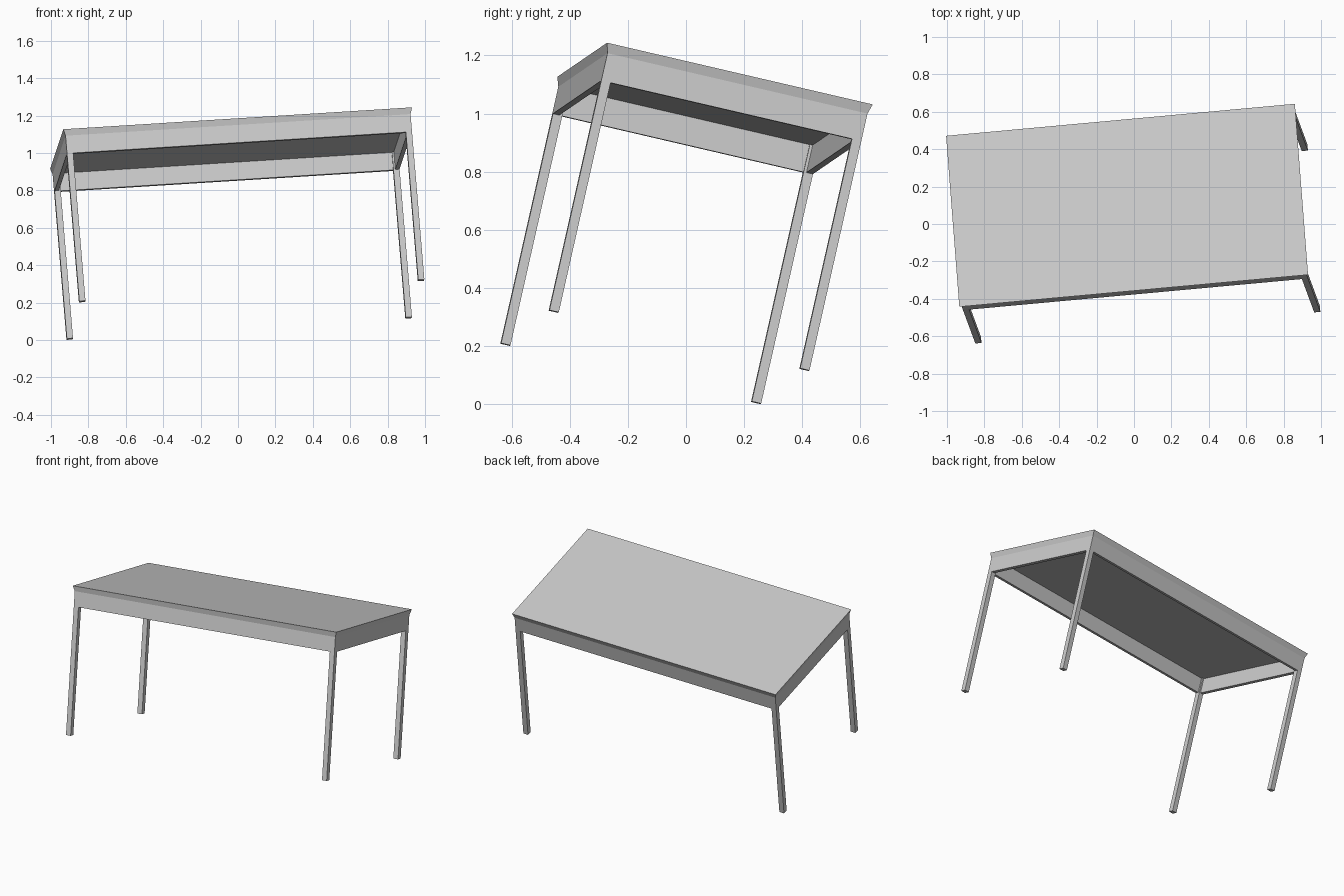
import bpy
import bmesh
from mathutils import Vector, Matrix

cube = bpy.data.objects.get("Cube")
if cube:
    bpy.data.objects.remove(cube, do_unlink=True)

# Single plain grey finish
grey = bpy.data.materials.new("light grey")
grey.use_nodes = True
COLOUR = (0.6, 0.6, 0.6, 1.0)
grey.diffuse_color = COLOUR
grey.node_tree.nodes["Principled BSDF"].inputs["Base Color"].default_value = COLOUR

# The whole table is tilted: local axes u (long), v (deep), n (up)
u = Vector((0.994, 0.0912, 0.0624)).normalized()
v = Vector((-0.073, 0.9716, -0.2255))
v = (v - u * v.dot(u)).normalized()
n = u.cross(v)
TILT = Matrix.Translation((-0.037, 0.100, 1.079)) @ Matrix((u, v, n)).transposed().to_4x4()

# Local dimensions, measured down from the centre of the top surface
TOP_X, TOP_Y = 0.938, 0.4705      # half size of the top
SLAB = 0.034                      # top thickness
INSET = 0.010                     # underside and frame are set in by this
APRON_H, APRON_T = 0.097, 0.023
LEG_W, HEIGHT = 0.033, 0.943
FX, FY = TOP_X - INSET, TOP_Y - INSET


def box(name, lo, hi, taper=0.0):
    """Box between two local corners; taper shrinks the lower face."""
    lo, hi = Vector(lo), Vector(hi)
    mid, size = (lo + hi) / 2, hi - lo
    bm = bmesh.new()
    bmesh.ops.create_cube(bm, size=1)
    for vert in bm.verts:
        low = vert.co.z < 0
        for axis in (0, 1):
            half = size[axis] / 2 - (taper if low else 0)
            vert.co[axis] = mid[axis] + (half if vert.co[axis] > 0 else -half)
        vert.co.z = lo.z if low else hi.z
    mesh = bpy.data.meshes.new(name)
    bm.to_mesh(mesh)
    bm.free()
    mesh.materials.append(grey)
    obj = bpy.data.objects.new(name, mesh)
    bpy.context.collection.objects.link(obj)
    obj.matrix_world = TILT
    return obj


def span(a, b):
    return min(a, b), max(a, b)


# Table top with edges sloping in toward the underside
box("table_top", (-TOP_X, -TOP_Y, -SLAB), (TOP_X, TOP_Y, 0), INSET)

# Four square legs
for side, sx in (("left", 1), ("right", -1)):
    for end, sy in (("front", -1), ("back", 1)):
        x0, x1 = span(sx * FX, sx * (FX - LEG_W))
        y0, y1 = span(sy * FY, sy * (FY - LEG_W))
        box(f"{end}_{side}_leg", (x0, y0, -HEIGHT), (x1, y1, -SLAB))

# Aprons running between the legs, flush with their outer faces
zb = -SLAB - APRON_H
for end, sy in (("front", -1), ("back", 1)):
    y0, y1 = span(sy * FY, sy * (FY - APRON_T))
    box(f"{end}_apron", (-FX + LEG_W, y0, zb), (FX - LEG_W, y1, -SLAB))
for side, sx in (("left", 1), ("right", -1)):
    x0, x1 = span(sx * FX, sx * (FX - APRON_T))
    box(f"{side}_apron", (x0, -FY + LEG_W, zb), (x1, FY - LEG_W, -SLAB))
